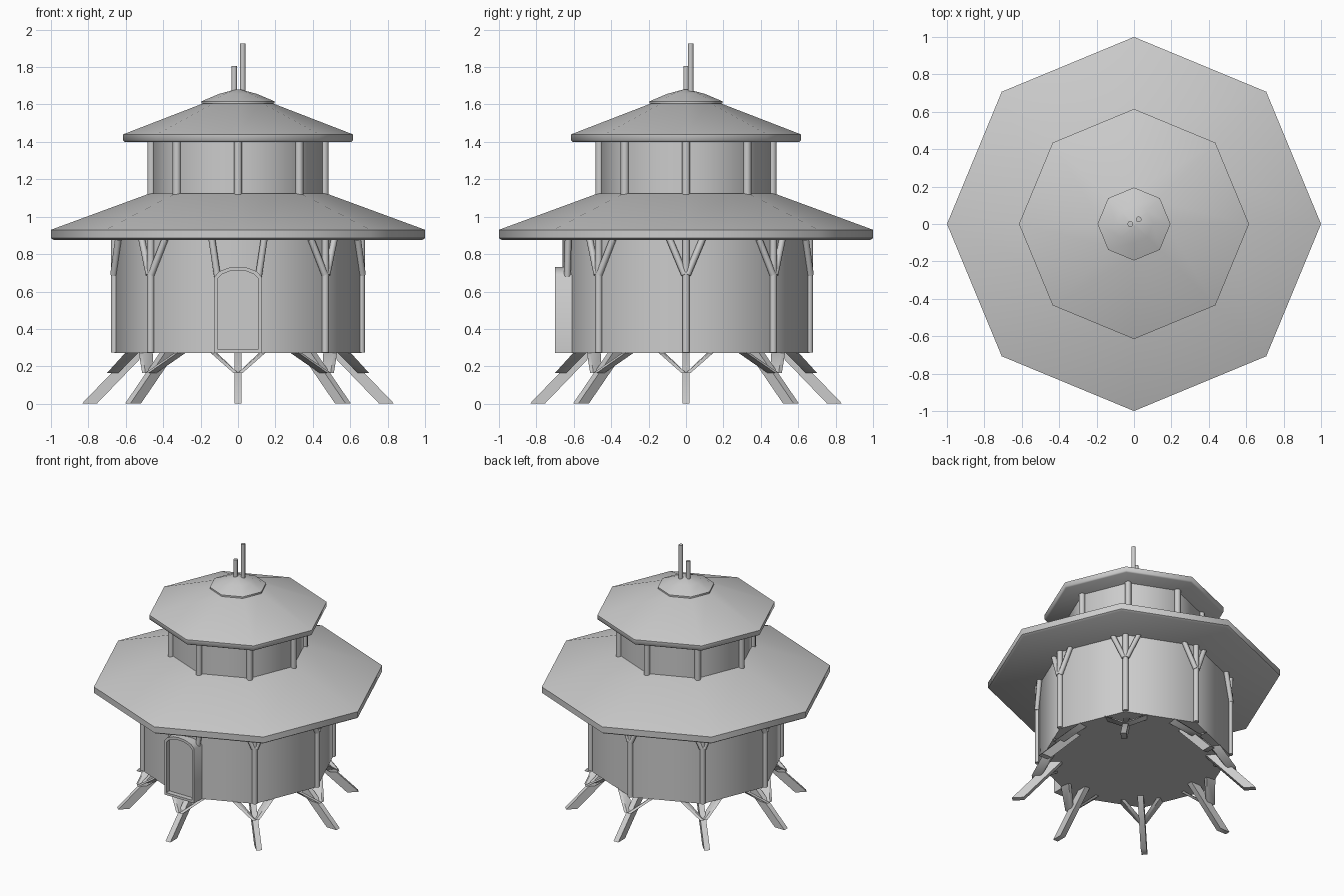
import bpy, bmesh
from math import pi, cos, sin, radians
from mathutils import Vector

if "Cube" in bpy.data.objects:
    bpy.data.objects.remove(bpy.data.objects["Cube"])


def finish(name, bm, angle=50):
    bmesh.ops.recalc_face_normals(bm, faces=bm.faces[:])
    me = bpy.data.meshes.new(name)
    bm.to_mesh(me)
    bm.free()
    ob = bpy.data.objects.new(name, me)
    bpy.context.collection.objects.link(ob)
    bpy.ops.object.select_all(action='DESELECT')
    ob.select_set(True)
    bpy.context.view_layer.objects.active = ob
    bpy.ops.object.shade_smooth_by_angle(angle=radians(angle))
    return ob


def stack(name, profile, n=8):
    """Octagonal solid from (radius, z) rings, corners on the axes."""
    bm = bmesh.new()
    rings = [[bm.verts.new((r * cos(2 * pi * i / n), r * sin(2 * pi * i / n), z))
              for i in range(n)] for r, z in profile]
    for a, b in zip(rings, rings[1:]):
        for i in range(n):
            j = (i + 1) % n
            bm.faces.new((a[i], a[j], b[j], b[i]))
    bm.faces.new(rings[0])
    bm.faces.new(rings[-1])
    return finish(name, bm)


def prism(bm, loop, offset):
    """Closed polygon swept by an offset vector."""
    a = [bm.verts.new(p) for p in loop]
    b = [bm.verts.new(Vector(p) + offset) for p in loop]
    bm.faces.new(a)
    bm.faces.new(b)
    for i in range(len(a)):
        j = (i + 1) % len(a)
        bm.faces.new((a[i], a[j], b[j], b[i]))


def beam(bm, p, q, rad, n=8):
    """Round timber between two points."""
    p, q = Vector(p), Vector(q)
    d = (q - p).normalized()
    u = d.orthogonal().normalized()
    v = d.cross(u)
    prism(bm, [p + rad * (cos(2 * pi * i / n) * u + sin(2 * pi * i / n) * v)
               for i in range(n)], q - p)


def place(k, r, t, z):
    """Radial / tangential / height coordinates at octagon corner k."""
    a = k * pi / 4
    return Vector((r * cos(a) - t * sin(a), r * sin(a) + t * cos(a), z))


# Main drums and roofs
stack("lower_wall", [(0.66, 0.27), (0.66, 0.88)])
stack("lower_roof", [(0.985, 0.875), (1.0, 0.885), (1.0, 0.93), (0.47, 1.125)])
stack("upper_wall", [(0.46, 1.10), (0.46, 1.41)])
stack("upper_roof", [(0.605, 1.40), (0.615, 1.408), (0.615, 1.44), (0.17, 1.612)])
stack("roof_cap", [(0.195, 1.605), (0.195, 1.617), (0.10, 1.657), (0.015, 1.68)])

# Chimney poles
for name, x, y, top in (("tall_pole", 0.025, 0.025, 1.925), ("short_pole", -0.02, 0, 1.805)):
    bm = bmesh.new()
    beam(bm, (x, y, 1.64), (x, y, top), 0.015, 12)
    finish(name, bm)

FRONT = 6
for k in range(8):
    # Upper storey posts
    bm = bmesh.new()
    beam(bm, place(k, 0.463, 0, 1.115), place(k, 0.463, 0, 1.405), 0.022)
    finish(f"upper_post_{k}", bm)

    # Lower posts with forked braces under the eave (the door replaces the front one)
    bm = bmesh.new()
    if k != FRONT:
        beam(bm, place(k, 0.66, 0, 0.275), place(k, 0.66, 0, 0.88), 0.02)
    for s in (-1, 1):
        if k == FRONT:
            beam(bm, place(k, 0.635, s * 0.11, 0.68), place(k, 0.63, s * 0.14, 0.88), 0.018)
        else:
            beam(bm, place(k, 0.665, s * 0.008, 0.69), place(k, 0.64, s * 0.088, 0.88), 0.018)
    finish(f"wall_post_{k}", bm)

    # Splayed leg, cut level with the ground, and its two struts
    bm = bmesh.new()
    section = [(0.755, 0), (0.835, 0), (0.56, 0.285), (0.48, 0.285)]
    prism(bm, [place(k, r, -0.02, z) for r, z in section],
          place(k, 0, 0.04, 0))
    for s in (-1, 1):
        strut = [(0.70, 0.0, 0.165), (0.64, 0.0, 0.165), (0.53, 0.115, 0.275), (0.60, 0.125, 0.275)]
        prism(bm, [place(k, r, s * t, z) for r, t, z in strut],
              place(k, 0, s * 0.025, 0))
    finish(f"leg_{k}", bm)

# Door frame: arched ring extruded, with a panel set inside it
outer = [(-0.125, 0.272), (0.125, 0.272), (0.125, 0.68), (0.10, 0.708), (0.05, 0.727),
         (0, 0.732), (-0.05, 0.727), (-0.10, 0.708), (-0.125, 0.68)]
inner = [(-0.108, 0.29), (0.108, 0.29), (0.108, 0.67), (0.087, 0.692), (0.045, 0.709),
         (0, 0.713), (-0.045, 0.709), (-0.087, 0.692), (-0.108, 0.67)]
bm = bmesh.new()
loops = [[bm.verts.new((x, y, z)) for x, z in pts]
         for pts, y in ((outer, -0.60), (outer, -0.70), (inner, -0.70), (inner, -0.60))]
for a, b in zip(loops, loops[1:]):
    for i in range(len(a)):
        j = (i + 1) % len(a)
        bm.faces.new((a[i], a[j], b[j], b[i]))
finish("door_frame", bm)

bm = bmesh.new()
prism(bm, [(x, -0.664, z) for x, z in inner], Vector((0, 0.06, 0)))
finish("door_panel", bm)
